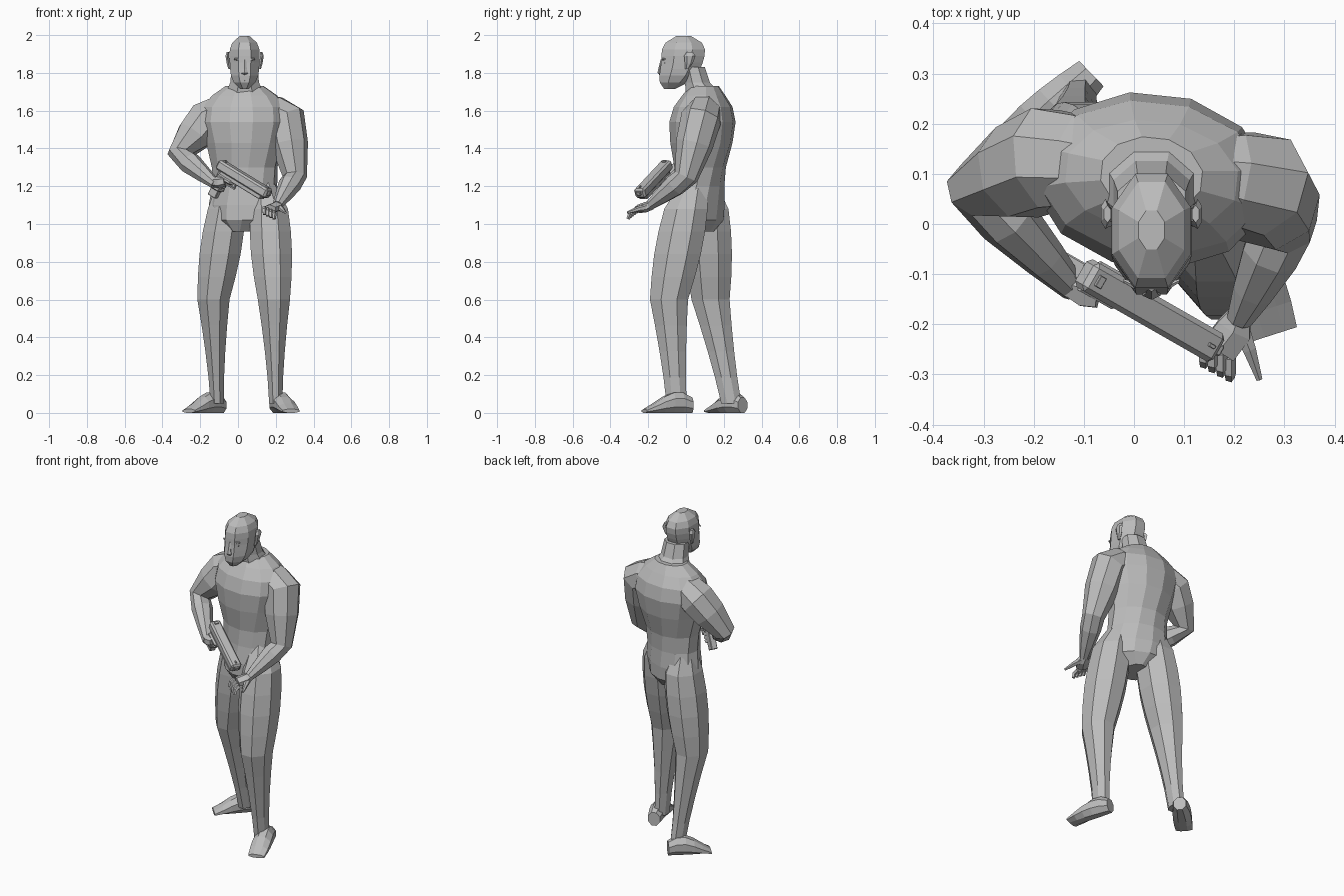
import bpy, bmesh, math
from mathutils import Vector, Matrix

default_cube = bpy.data.objects.get("Cube")
if default_cube:
    bpy.data.objects.remove(default_cube, do_unlink=True)

# One plain grey for the whole figure
colour = (.5, .5, .5, 1)
grey = bpy.data.materials.new("plain_grey")
grey.use_nodes = True
grey.diffuse_color = colour
grey.node_tree.nodes["Principled BSDF"].inputs["Base Color"].default_value = colour

UP = Vector((0, 0, 1))
SIDEWAYS = Vector((1, 0, 0))
MIDDLE = .035  # the head and chest stand slightly left of centre


def finish(name, bm):
    bmesh.ops.recalc_face_normals(bm, faces=bm.faces)
    mesh = bpy.data.meshes.new(name)
    bm.to_mesh(mesh)
    bm.free()
    mesh.materials.append(grey)
    bpy.context.collection.objects.link(bpy.data.objects.new(name, mesh))


def loft(name, points, widths, depths=None, sides=8, axis=None, yaws=None):
    """Skin a ring around each point; rings face the axis or follow the path."""
    bm = bmesh.new()
    points = [Vector(point) for point in points]
    depths = depths or widths
    grow = 1 / math.cos(math.pi / sides)
    loops, across = [], None
    for i, centre in enumerate(points):
        ahead = axis or points[min(i + 1, len(points) - 1)] - points[max(i - 1, 0)]
        ahead = ahead.normalized()
        if axis == UP:
            yaw = math.radians(yaws[i]) if yaws else 0
            across = Vector((math.cos(yaw), math.sin(yaw), 0))
        elif across is None:
            across = ahead.cross(UP).normalized()
        else:
            across = (across - ahead * across.dot(ahead)).normalized()
        along = ahead.cross(across)
        loop = []
        for k in range(sides):
            angle = math.tau * (k + .5) / sides
            offset = across * widths[i] * math.cos(angle) + along * depths[i] * math.sin(angle)
            loop.append(bm.verts.new(centre + offset * grow))
        loops.append(loop)
    for low, high in zip(loops, loops[1:]):
        for k in range(sides):
            following = (k + 1) % sides
            bm.faces.new((low[k], low[following], high[following], high[k]))
    bm.faces.new(loops[0])
    bm.faces.new(loops[-1])
    finish(name, bm)


def block(name, frame, centre, size, bevel=.003):
    bm = bmesh.new()
    bmesh.ops.create_cube(bm, size=1)
    bmesh.ops.scale(bm, vec=size, verts=bm.verts)
    bmesh.ops.bevel(bm, geom=bm.edges[:], offset=bevel, segments=1, affect='EDGES')
    bmesh.ops.transform(bm, matrix=frame @ Matrix.Translation(centre), verts=bm.verts)
    finish(name, bm)


# Torso: it leans back with height and the hips turn more than the chest
levels = (.96, 1.02, 1.1, 1.2, 1.3, 1.43, 1.54, 1.62, 1.68, 1.73)
loft("torso",
     [(MIDDLE, .06 + .05 * (level - 1), level) for level in levels],
     (.07, .17, .19, .17, .17, .2, .23, .22, .17, .1),
     (.09, .13, .13, .125, .13, .16, .17, .15, .11, .075),
     sides=12, axis=UP,
     yaws=[-6 - 50 * max(0, 1.4 - level) for level in levels])

# Neck
loft("neck", [(MIDDLE, .09, 1.69), (MIDDLE, .06, 1.75), (MIDDLE, .04, 1.83)],
     (.1, .076, .068), (.09, .066, .06), axis=UP)

# Head: rounded at both ends, with the jaw narrower and further forward
steps = [i / 8 for i in range(9)]
widths = [(.026 + .059 * (1 - abs(2 * t - 1) ** 4)) * (.85 + .15 * t) for t in steps]
loft("head",
     [(MIDDLE, -.012 - .075 * (1 - t) ** 3, 1.715 + .28 * t) for t in steps],
     widths, [width * (1.3 + .2 * t) for width, t in zip(widths, steps)],
     axis=UP)


# Face details
def ridge(name, x, y, z, half_width, thickness):
    """A small lens lying sideways on the face, thickest in the middle."""
    loft(name,
         [(x - half_width, y + .01, z), (x, y, z), (x + half_width, y + .01, z)],
         (thickness / 2, thickness, thickness / 2), sides=6, axis=SIDEWAYS)


loft("nose", [(MIDDLE, -.125, 1.87), (MIDDLE, -.132, 1.82), (MIDDLE, -.135, 1.8), (MIDDLE, -.13, 1.79)],
     (.008, .012, .018, .012), (.008, .013, .014, .01), sides=6, axis=UP)
for name, height in (("upper_lip", 1.773), ("lower_lip", 1.762)):
    ridge(name, MIDDLE, -.134, height, .022, .006)

for side, label in ((1, "left"), (-1, "right")):
    eye = MIDDLE + side * .034
    ridge(label + "_brow", eye, -.123, 1.873, .022, .007)
    ridge(label + "_eye", eye, -.12, 1.852, .014, .006)
    ear = MIDDLE + side * .08
    loft(label + "_ear",
         [(ear, .005, 1.82), (ear + side * .006, .015, 1.85),
          (ear + side * .012, .02, 1.89), (ear + side * .008, .02, 1.91)],
         (.006, .009, .009, .007), (.008, .018, .026, .015), sides=6, axis=UP)


# Legs: narrow where they enter the waist, full thigh, calf tapering to the ankle
def leg(label, waist, hip, knee, ankle):
    waist, hip, knee, ankle = map(Vector, (waist, hip, knee, ankle))
    points, widths = [waist], [.05]
    for i in range(4):
        t = i / 4
        points.append(hip.lerp(knee, t))
        widths.append(.085 + .025 * math.sin(math.pi * (.2 + .8 * t)))
    for i in range(5):
        t = i / 4
        points.append(knee.lerp(ankle, t))
        widths.append(.035 + .05 * (1 - t) ** 1.5)
    loft(label + "_leg", points, widths, [.02 + .95 * width for width in widths], axis=UP)


# Feet: high at the instep, wide and thin toward the toes
def foot(label, heel, toe):
    heel, toe = Vector(heel), Vector(toe)
    steps = [i / 5 for i in range(6)]
    heights = [.01 + .045 * math.sin(2.4 * (1 - t) ** 1.2) for t in steps]
    loft(label + "_foot",
         [heel.lerp(toe, t) + UP * height for t, height in zip(steps, heights)],
         [.035 + .018 * math.sin(2.4 * t) for t in steps], heights, axis=toe - heel)


leg("left", waist=(.14, .04, 1.22), hip=(.165, 0, 1.08), knee=(.19, -.09, .6), ankle=(.2, -.05, .05))
leg("right", waist=(-.06, .09, 1.22), hip=(-.06, .11, 1.08), knee=(-.13, .13, .6), ankle=(-.11, .24, .05))
foot("left", heel=(.2, .03, 0), toe=(.28, -.22, 0))
foot("right", heel=(-.085, .3, 0), toe=(-.26, .13, 0))


# Arms: heavy shoulder, thin wrist
def arm(label, root, shoulder, elbow, wrist):
    root, shoulder, elbow, wrist = map(Vector, (root, shoulder, elbow, wrist))
    loft(label + "_arm",
         [root, root.lerp(shoulder, .6), shoulder, shoulder.lerp(elbow, .45), elbow,
          elbow.lerp(wrist, .3), elbow.lerp(wrist, .7), wrist],
         (.06, .09, .1, .092, .06, .056, .04, .025))


arm("left", root=(.1, .11, 1.63), shoulder=(.25, .08, 1.56),
    elbow=(.3, 0, 1.25), wrist=(.21, -.19, 1.1))
arm("right", root=(-.02, .12, 1.63), shoulder=(-.17, .13, 1.55),
    elbow=(-.31, .07, 1.37), wrist=(-.12, -.13, 1.21))

# Open left hand, its fingers curling down
loft("left_palm", [(.21, -.18, 1.1), (.2, -.21, 1.09), (.17, -.25, 1.08)],
     (.023, .036, .036), (.02, .024, .02), sides=6)
knuckle = Vector((.14, -.24, 1.085))
for name in ("index", "middle", "ring", "little"):
    bend = knuckle + Vector((0, -.03, -.01))
    tip = bend + Vector((0, -.01, -.025))
    loft("left_" + name + "_finger", [knuckle, bend, tip], (.01, .01, .008), sides=5)
    knuckle += Vector((.017, -.009, -.008))
loft("left_thumb", [(.21, -.2, 1.09), (.23, -.25, 1.08), (.25, -.31, 1.06)],
     (.018, .013, .006), sides=6)

# Pistol, built in its own frame: x to the muzzle, z to the sights
ahead = Vector((.77, -.44, -.47)).normalized()
across = UP.cross(ahead).normalized()
pistol = Matrix((ahead, across, ahead.cross(across))).transposed().to_4x4()
pistol.translation = (-.095, -.1, 1.315)
block("pistol_slide", pistol, (.165, 0, 0), (.34, .064, .055), bevel=.01)
block("pistol_frame", pistol, (.17, 0, -.03), (.28, .05, .03))
block("pistol_muzzle", pistol, (.335, 0, .005), (.02, .024, .024))
block("pistol_grip", pistol, (.04, 0, -.1), (.05, .036, .14))
block("trigger", pistol, (.1, 0, -.05), (.008, .008, .03), bevel=.001)
block("trigger_guard_front", pistol, (.135, 0, -.055), (.008, .014, .04), bevel=.001)
block("trigger_guard_base", pistol, (.105, 0, -.073), (.066, .014, .008), bevel=.001)
block("rear_sight", pistol, (.02, 0, .03), (.014, .024, .01), bevel=.001)
block("front_sight", pistol, (.31, 0, .03), (.014, .008, .01), bevel=.001)

# Right hand closed round the grip, index finger at the trigger
loft("right_palm", [(-.13, -.12, 1.22), (-.1, -.13, 1.22), (-.07, -.135, 1.225)],
     (.024, .034, .032), (.024, .028, .022), sides=6)


def grip_finger(name, path):
    loft(name, [pistol @ Vector(point) for point in path], [.01] * len(path), sides=6)


grip_finger("right_index_finger", [(.03, -.026, -.05), (.11, -.026, -.05), (.12, -.008, -.05)])
for i, name in enumerate(("middle", "ring", "little")):
    drop = -.073 - .021 * i
    grip_finger("right_" + name + "_finger",
                [(.03, -.026, drop), (.065, -.026, drop), (.075, 0, drop), (.065, .022, drop)])
grip_finger("right_thumb", [(.02, .005, -.05), (.04, .026, -.045), (.095, .026, -.04)])
